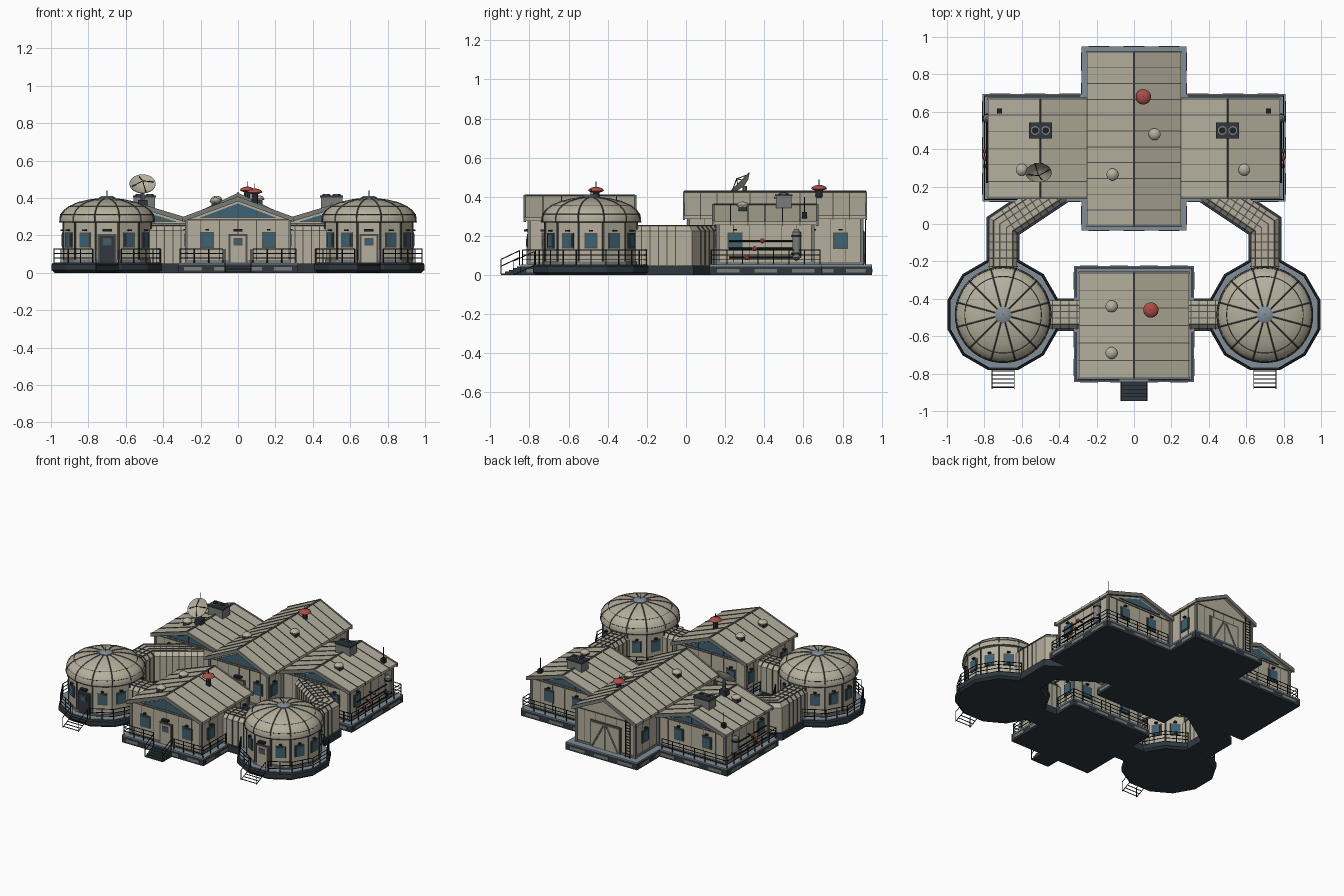
import bpy, bmesh
from math import sin, cos, radians, pi, ceil
from mathutils import Matrix, Vector

old = bpy.data.objects.get("Cube")
if old:
    bpy.data.objects.remove(old, do_unlink=True)

COLORS = {"panel_beige": (.46, .43, .335), "seam_grey": (.085, .085, .075), "deck_grey": (.22, .27, .31),
          "base_dark": (.028, .04, .05), "rail_black": (.013, .016, .018), "glass_blue": (.045, .125, .18),
          "beacon_red": (.40, .075, .06), "trim_grey": (.19, .20, .19)}
parts = {}
ID = Matrix()


def part(name, color, smooth=False):
    return parts.setdefault(name, (bmesh.new(), color, smooth))[0]


def box(bm, c, s, m=ID):
    bmesh.ops.create_cube(bm, size=1, matrix=m @ Matrix.Translation(c) @ Matrix.Diagonal((*s, 1)))


def rod(bm, a, b, r=.003, n=5, m=ID):
    a, b = m @ Vector(a), m @ Vector(b)
    d = b - a
    mat = Matrix.Translation((a + b) / 2) @ d.to_track_quat('Z', 'Y').to_matrix().to_4x4()
    bmesh.ops.create_cone(bm, cap_ends=True, segments=n, radius1=r, radius2=r, depth=d.length, matrix=mat)


def loft(bm, rings):
    """Skin a list of equal closed rings and cap both ends."""
    rs = [[bm.verts.new(p) for p in ring] for ring in rings]
    n = len(rs[0])
    for r0, r1 in zip(rs, rs[1:]):
        for i in range(n):
            bm.faces.new((r0[i], r0[(i + 1) % n], r1[(i + 1) % n], r1[i]))
    bm.faces.new(rs[0][::-1])
    bm.faces.new(rs[-1])


def lathe(bm, profile, n, m=ID):
    """Turn (radius, z) points; flat sides face the axes when n is 12."""
    ang = [2 * pi * (i + .5) / n for i in range(n)]
    loft(bm, [[m @ Vector((r * cos(a), r * sin(a), z)) for a in ang] for r, z in profile])


def extrude_y(bm, pts, y0, y1, m=ID):
    loft(bm, [[m @ Vector((x, y, z)) for x, z in pts] for y in (y0, y1)])


def sweep(bm, path, section):
    """Mitred sweep of a (sideways, z) section along a flat path."""
    P = [Vector(p) for p in path]
    rings = []
    for i, p in enumerate(P):
        d0 = (p - P[max(i - 1, 0)]).normalized() if i else (P[1] - p).normalized()
        d1 = (P[i + 1] - p).normalized() if i + 1 < len(P) else d0
        t = (d0 + d1).normalized()
        k = 1 / t.dot(d0)
        rings.append([(p.x - t.y * u * k, p.y + t.x * u * k, z) for u, z in section])
    loft(bm, rings)


def wall_frame(x, y, deg):
    """Local frame on a wall: -y points outward; 0 degrees faces the front."""
    return Matrix.Translation((x, y, 0)) @ Matrix.Rotation(radians(deg), 4, 'Z')


def window(m, z=.175, w=.06, h=.07):
    box(part("window_frames", "seam_grey"), (0, 0, z), (w + .016, .012, h + .016), m)
    box(part("window_panes", "glass_blue"), (0, -.004, z), (w, .012, h), m)
    box(part("window_lamps", "rail_black"), (0, -.006, z + h * .8), (.02, .02, .008), m)


def door(m, color, name):
    box(part("door_frames", "seam_grey"), (0, 0, .13), (.1, .014, .155), m)
    box(part(name, color), (0, -.005, .127), (.08, .014, .142), m)
    box(part("window_frames", "seam_grey"), (0, -.009, .165), (.048, .01, .04), m)
    box(part("window_panes", "glass_blue"), (0, -.012, .165), (.036, .008, .028), m)
    box(part("window_lamps", "rail_black"), (0, -.01, .228), (.05, .03, .012), m)


def railing(path):
    bm = part("railings", "rail_black")
    for a, b in zip(path, path[1:]):
        a, b = Vector((*a, 0)), Vector((*b, 0))
        for z in (.078, .103, .128):
            rod(bm, a + Vector((0, 0, z)), b + Vector((0, 0, z)), .0028)
        n = max(1, ceil((b - a).length / .085))
        for i in range(n + 1):
            p = a.lerp(b, i / n)
            rod(bm, p + Vector((0, 0, .05)), p + Vector((0, 0, .128)), .0035)


def deck(x0, x1, y0, y1):
    c, s = ((x0 + x1) / 2, (y0 + y1) / 2), (x1 - x0, y1 - y0)
    box(part("foundations", "base_dark"), (*c, .0225), (*s, .045))
    box(part("decks", "deck_grey"), (*c, .049), (s[0], s[1], .008))
    bm = part("foundation_plates", "trim_grey")
    for axis in (0, 1):
        n = max(2, round(s[axis] / .17))
        for i in range(n):
            p, size = list(c), [s[0] + .006, s[1] + .006]
            p[axis] += s[axis] * ((i + .5) / n - .5)
            size[axis] = s[axis] / n * .6
            box(bm, (*p, .022), (*size, .02))


def chevron(w, ze, zp, t):
    return [(-w, ze), (0, zp), (w, ze), (w, ze - t), (0, zp - t), (-w, ze - t)]


def building(name, cx, w, y0, y1, ze, zp, glazed):
    """Gabled hall: w, y0 and y1 bound the roof; walls sit inside it."""
    m = Matrix.Translation((cx, 0, 0))
    ww, a, b = w - .02, y0 + .022, y1 - .022
    slope = (zp - ze) / w
    top = ze + slope * .02 - .014
    extrude_y(part(name + "_walls", "panel_beige"),
              [(-ww, .05), (-ww, top), (0, zp - .014), (ww, top), (ww, .05)], a, b, m)
    extrude_y(part(name + "_roof", "panel_beige"), chevron(w, ze, zp, .018), y0, y1, m)
    seams, trim = part(name + "_roof_seams", "seam_grey"), part(name + "_trim", "trim_grey")
    n = round((y1 - y0) / .088)
    for i in range(1, n):
        y = y0 + (y1 - y0) * i / n
        extrude_y(seams, chevron(w + .001, ze + .003, zp + .003, .024), y - .0025, y + .0025, m)
    rod(seams, (cx, y0, zp), (cx, y1, zp), .007)
    for y in (y0, y1):
        extrude_y(trim, chevron(w + .003, ze + .003, zp + .003, .026), y - .006, y + .006, m)
    # wall joints, corner posts and skirting
    mid, hh = (a + b) / 2, top - .05
    for i in range(1, n):
        box(seams, (cx, a + (b - a) * i / n, .05 + hh / 2), (2 * ww + .004, .003, hh))
    for i in range(-2, 3):
        box(seams, (cx + i * ww * .36, mid, .05 + hh / 2), (.003, b - a + .004, hh))
    for sx in (-1, 1):
        for y in (a, b):
            box(trim, (cx + sx * ww, y, .05 + hh / 2), (.016, .016, hh))
    box(trim, (cx, mid, .06), (2 * ww + .01, b - a + .01, .015))
    box(seams, (cx, mid, top - .006), (2 * ww + .006, b - a + .006, .008))
    # triangular glazing with mullions
    for y, out in ((a, -1), (b, 1)):
        if out in glazed:
            z0 = top + .008
            gw = (zp - .034 - z0) / slope
            extrude_y(part("gable_glazing", "glass_blue"), [(-gw, z0), (0, zp - .034), (gw, z0)],
                      y - .005, y + .005, m)
            for k in (-.5, 0, .5):
                h = (zp - .034 - z0) * (1 - abs(k))
                box(part("gable_mullions", "seam_grey"), (cx + k * gw, y, z0 + h / 2), (.007, .014, h))
            box(part("gable_mullions", "seam_grey"), (cx, y, z0), (2 * gw, .014, .006))


# Main hall, two wings and the front building
deck(-.28, .28, -.035, .95)
deck(-.32, .32, -.845, -.225)
building("main_hall", 0, .25, -.01, .92, .305, .425, (-1,))
building("front_building", 0, .295, -.825, -.26, .295, .405, (-1, 1))
for s, side in ((-1, "right"), (1, "left")):
    deck(min(s * .25, s * .81), max(s * .25, s * .81), .12, .695)
    building(side + "_wing", s * .5, .28, .14, .67, .275, .36, (-1, 1))

# Doors and windows of the halls
door(wall_frame(0, -.803, 0), "panel_beige", "front_door")
door(wall_frame(0, .012, 0), "panel_beige", "hall_front_door")
for s in (-1, 1):
    for x, y, deg in ((.165, -.803, 0), (.15, .012, 0), (.16, -.282, 180), (.65, .162, 0),
                      (.62, .648, 180), (.4, .648, 180), (.23, .79, 90), (.23, .07, 90),
                      (.275, -.7, 90), (.275, -.33, 90), (.76, .25, 90)):
        window(wall_frame(s * x, y, deg if deg != 90 else s * 90))

# Rear cargo door with braces, and the roof ladder
m = wall_frame(0, .898, 180)
box(part("cargo_door_frame", "seam_grey"), (0, 0, .145), (.24, .012, .19), m)
for s in (-1, 1):
    box(part("cargo_door", "panel_beige"), (s * .056, -.004, .14), (.106, .014, .175), m)
    rod(part("cargo_braces", "trim_grey"), (s * .012, -.012, .22), (s * .1, -.012, .06), .006, m=m)
    rod(part("ladder", "rail_black"), (.185 + s * .018, -.02, .05), (.185 + s * .018, -.02, .33), m=m)
for i in range(13):
    rod(part("ladder", "rail_black"), (.167, -.02, .06 + i * .02), (.203, -.02, .06 + i * .02), .0025, m=m)

# Round modules
ROOF = [(.256, .272), (.256, .292), (.25, .312), (.235, .334), (.205, .356), (.16, .375), (.1, .389), (.04, .396)]
for s, side in ((-1, "right"), (1, "left")):
    c = Matrix.Translation((s * .7, -.485, 0))
    lathe(part(side + "_module_base", "base_dark"), [(.29, 0), (.307, .014), (.307, .045), (.3, .052)], 12, c)
    lathe(part("module_decks", "deck_grey"), [(.292, .05), (.292, .055)], 12, c)
    lathe(part(side + "_module_wall", "panel_beige"), [(.242, .05), (.242, .28)], 12, c)
    lathe(part("module_skirts", "trim_grey"), [(.248, .05), (.248, .07)], 12, c)
    lathe(part(side + "_module_roof", "panel_beige", True), ROOF, 48, c)
    lathe(part("module_hubs", "deck_grey", True), [(.045, .39), (.045, .402), (.03, .41)], 20, c)
    rod(part("antennas", "rail_black"), (0, 0, .4), (0, 0, .44), .0025, m=c)
    ribs = part(side + "_module_ribs", "seam_grey")
    for k in range(12):
        r = c @ Matrix.Rotation(radians(30 * k + 15), 4, 'Z')
        for (r0, z0), (r1, z1) in zip(ROOF, ROOF[1:]):
            rod(ribs, (r0, 0, z0), (r1, 0, z1), .0035, 4, r)
        rod(ribs, (.242, 0, .05), (.242, 0, .275), .006, 5, r)
        for rr, z in (ROOF[0], ROOF[2], ROOF[4]):
            for j in range(4):
                p, q = (Matrix.Rotation(radians(7.5 * (j + e)), 4, 'Z') @ Vector((rr, 0, z)) for e in (0, 1))
                rod(ribs, p, q, .0025, 4, r)
        f = c @ Matrix.Rotation(radians(30 * k), 4, 'Z') @ Matrix.Translation((0, -.234, 0))
        if k:
            window(f, .175, .05, .065)
        elif s < 0:
            door(f, "base_dark", "dark_door")
        else:
            door(f, "panel_beige", "light_door")
        if k not in (0, 6, 3 if s < 0 else 9):
            t = radians(30 * k - 90)
            railing([(s * .7 + .294 * cos(t + d), -.485 + .294 * sin(t + d)) for d in (-pi / 12, pi / 12)])
    # folding steps
    st = part("module_steps", "rail_black")
    for e in (-.06, .06):
        for h in (0, .07):
            rod(st, (e, -.29, .05 + h), (e, -.395, .002 + h), .0025, m=c)
        for y, z in ((-.29, .05), (-.395, .002)):
            rod(st, (e, y, z), (e, y, z + .07), .0025, m=c)
    for i in range(5):
        rod(st, (-.06, -.3 - i * .022, .045 - i * .01), (.06, -.3 - i * .022, .045 - i * .01), m=c)

    # Corridors: one to the wing with a bend, one to the front building
    tube = [(-.075, .05), (-.075, .225), (-.05, .252), (.05, .252), (.075, .225), (.075, .05)]
    rib = [(u * 1.05, z * 1.015) for u, z in tube]
    base = [(-.088, 0), (-.088, .05), (.088, .05), (.088, 0)]
    for path in ([(s * .7, -.27), (s * .7, -.01), (s * .4, .19)], [(s * .48, -.485), (s * .26, -.485)]):
        sweep(part("corridors", "panel_beige"), path, tube)
        sweep(part("corridor_bases", "base_dark"), path, base)
        seams = part("corridor_ribs", "seam_grey")
        for u in (-.05, -.018, .018, .05):
            sweep(seams, path, [(u - .003, .25), (u - .003, .256), (u + .003, .256), (u + .003, .25)])
        for a, b in zip(path, path[1:]):
            a, b = Vector(a), Vector(b)
            n = round((b - a).length / .042)
            d = (b - a).normalized() * .003
            for i in range(1, n):
                p = a.lerp(b, i / n)
                sweep(seams, [p - d, p + d], rib)

    # Deck railings
    railing([(s * .62, .13), (s * .8, .13), (s * .8, .685), (s * .29, .685)])
    railing([(s * .08, -.835), (s * .31, -.835), (s * .31, -.58)])
    railing([(s * .31, -.39), (s * .31, -.235), (0, -.235)])

    # Wing side pipes, valves and tanks
    pipes = part("side_pipes", "rail_black", True)
    for y, z in ((.31, .09), (.35, .135), (.39, .175)):
        rod(pipes, (s * .785, .22, z), (s * .785, .55, z), .005, 8)
        rod(pipes, (s * .76, y, z), (s * .8, y, z), .004, 8)
        lathe(part("valves", "beacon_red", True), [(.006, -.01), (.013, -.004), (.013, .004), (.006, .01)], 12,
              Matrix.Translation((s * .798, y, z)) @ Matrix.Rotation(pi / 2, 4, 'Y'))
    lathe(part("side_tanks", "trim_grey", True), [(.008, .075), (.022, .09), (.022, .22), (.008, .236)], 16,
          Matrix.Translation((s * .785, .565, 0)))
    for z in (.11, .2):
        lathe(part("tank_bands", "rail_black"), [(.025, z - .006), (.025, z + .006)], 16,
              Matrix.Translation((s * .785, .565, 0)))

    # Roof cooling units and corner masts
    box(part("cooling_units", "trim_grey"), (s * .5, .5, .375), (.115, .08, .07))
    box(part("cooling_caps", "base_dark"), (s * .5, .5, .408), (.125, .088, .01))
    for e in (-.028, .028):
        lathe(part("cooling_fans", "trim_grey"), [(.024, .41), (.024, .42)], 16,
              Matrix.Translation((s * .5 + e, .5, 0)))
        lathe(part("fan_blades", "rail_black"), [(.017, .41), (.017, .422)], 12,
              Matrix.Translation((s * .5 + e, .5, 0)))
    box(part("mast_feet", "rail_black"), (s * .72, .605, .305), (.026, .026, .035))
    rod(part("antennas", "rail_black"), (s * .72, .605, .3), (s * .72, .605, .4), .0025)

    # Front stair handrails
    for y, z in ((-.85, .05), (-.945, .005)):
        rod(part("stair_rails", "rail_black"), (s * .07, y, z), (s * .07, y, z + .075))
    for h in (.04, .075):
        rod(part("stair_rails", "rail_black"), (s * .07, -.85, .05 + h), (s * .07, -.945, .005 + h))

# Front stairs
for i in range(5):
    box(part("front_stairs", "base_dark"), (0, -.855 - i * .02, .022 - i * .0045), (.14, .02, .044 - i * .009))

# Roof vents and red beacons
for x, y, z in ((-.6, .29, .33), (.59, .29, .333), (-.115, .265, .37), (.11, .48, .372), (-.12, -.44, .36), (-.12, -.69, .36)):
    t = Matrix.Translation((x, y, z))
    box(part("vent_boxes", "base_dark"), (0, 0, 0), (.042, .042, .04), t)
    lathe(part("vent_caps", "panel_beige", True), [(.03, .016), (.032, .024), (.022, .037), (.006, .042)], 16, t)
for x, y, z in ((.05, .68, .43), (.09, -.46, .42)):
    t = Matrix.Translation((x, y, z))
    rod(part("beacon_stems", "base_dark"), (0, 0, -.06), (0, 0, .01), .018, 10, t)
    lathe(part("beacons", "beacon_red", True), [(.02, .002), (.041, .01), (.036, .02), (.02, .028), (.004, .031)], 20, t)
    rod(part("antennas", "rail_black"), (0, 0, .03), (0, 0, .058), .002, m=t)

# Dish with struts and mast
t = Matrix.Translation((-.51, .29, .46)) @ Matrix.Rotation(radians(45), 4, 'X')
lathe(part("dish", "panel_beige", True),
      [(.004, -.008), (.04, .0), (.07, .02), (.07, .024), (.04, .006), (.004, -.002)], 24, t)
for k in range(4):
    a = k * pi / 2 + .3
    rod(part("dish_struts", "rail_black"), (.06 * cos(a), .06 * sin(a), .018), (0, 0, .045), .0025, m=t)
rod(part("dish_mast", "trim_grey"), (-.51, .305, .34), (-.51, .3, .455), .012, 10)
box(part("dish_foot", "base_dark"), (-.51, .3, .37), (.05, .05, .04))

# Turn the collected parts into objects
mats = {}
for name, rgb in COLORS.items():
    mat = mats[name] = bpy.data.materials.new(name)
    mat.use_nodes = True
    mat.diffuse_color = (*rgb, 1)
    bsdf = next(n for n in mat.node_tree.nodes if n.type == 'BSDF_PRINCIPLED')
    bsdf.inputs["Base Color"].default_value = (*rgb, 1)
    bsdf.inputs["Roughness"].default_value = .8
for name, (bm, color, smooth) in parts.items():
    bmesh.ops.recalc_face_normals(bm, faces=bm.faces[:])
    me = bpy.data.meshes.new(name)
    bm.to_mesh(me)
    bm.free()
    me.materials.append(mats[color])
    ob = bpy.data.objects.new(name, me)
    bpy.context.collection.objects.link(ob)
    if smooth:
        bpy.ops.object.select_all(action='DESELECT')
        ob.select_set(True)
        bpy.context.view_layer.objects.active = ob
        bpy.ops.object.shade_smooth_by_angle(angle=radians(40))
